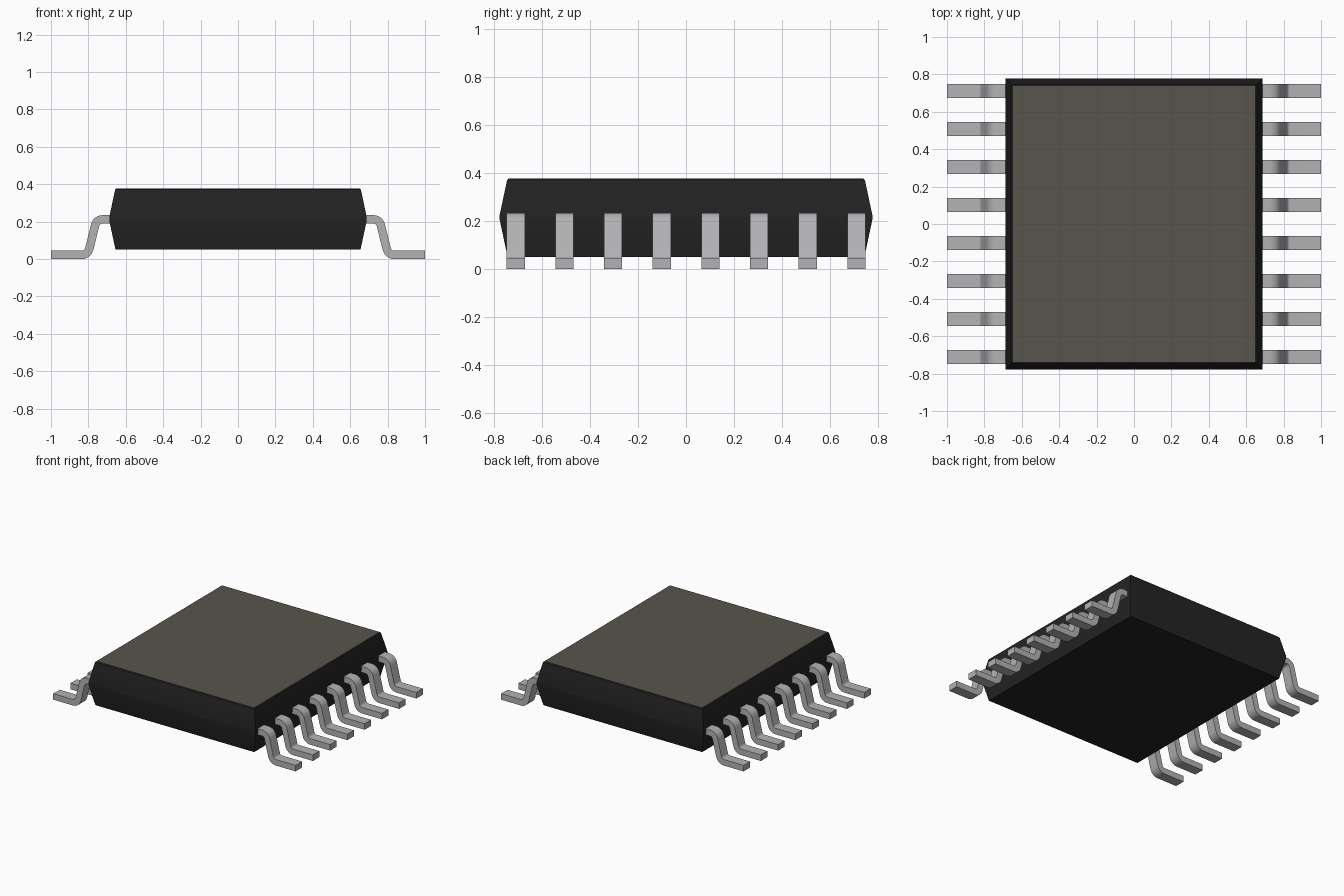
import bpy, bmesh, math
from mathutils import Vector

if "Cube" in bpy.data.objects:
    bpy.data.objects.remove(bpy.data.objects["Cube"])


def material(name, rgb):
    m = bpy.data.materials.new(name)
    m.diffuse_color = (*rgb, 1)
    m.use_nodes = True
    m.node_tree.nodes["Principled BSDF"].inputs["Base Color"].default_value = m.diffuse_color
    return m


black = material("black plastic", (0.017, 0.017, 0.017))
taupe = material("grey brown top", (0.098, 0.090, 0.075))
metal = material("lead metal", (0.45, 0.45, 0.47))


def loft(name, rings, mats):
    """Skin a stack of four-cornered rings and close both ends."""
    bm = bmesh.new()
    loops = [[bm.verts.new(p) for p in ring] for ring in rings]
    for a, b in zip(loops, loops[1:]):
        for i in range(4):
            j = (i + 1) % 4
            bm.faces.new((a[i], a[j], b[j], b[i]))
    bm.faces.new(loops[0][::-1])
    bm.faces.new(loops[-1])
    bmesh.ops.recalc_face_normals(bm, faces=bm.faces)
    mesh = bpy.data.meshes.new(name)
    bm.to_mesh(mesh)
    bm.free()
    for m in mats:
        mesh.materials.append(m)
    obj = bpy.data.objects.new(name, mesh)
    bpy.context.collection.objects.link(obj)
    bpy.ops.object.select_all(action='DESELECT')
    obj.select_set(True)
    bpy.context.view_layer.objects.active = obj
    bpy.ops.object.shade_smooth_by_angle(angle=math.radians(30))
    return obj


# package body: (z, half width x, half depth y)
levels = [(0.05, 0.655, 0.745), (0.205, 0.688, 0.778), (0.226, 0.688, 0.778),
          (0.371, 0.657, 0.747), (0.377, 0.650, 0.740)]
body = loft("package_body",
            [[(-x, -y, z), (x, -y, z), (x, y, z), (-x, y, z)] for z, x, y in levels],
            [black, taupe])
for f in body.data.polygons:  # top face has its own colour
    if f.normal.z > 0.99:
        f.material_index = 1


def fillet(a, b, c, r, n=6):
    """Points and directions of an arc rounding the corner b."""
    d1, d2 = (b - a).normalized(), (c - b).normalized()
    turn = d1.angle_signed(d2)  # clockwise positive
    t = r * math.tan(abs(turn) / 2)
    side = Vector((d1.y, -d1.x)) * (1 if turn > 0 else -1)
    centre = b - d1 * t + side * r
    out = []
    for i in range(n + 1):
        ang = -turn * i / n
        ca, sa = math.cos(ang), math.sin(ang)
        rot = lambda v: Vector((v.x * ca - v.y * sa, v.x * sa + v.y * ca))
        out.append((centre + rot(-side * r), rot(d1)))
    return out


# gull-wing lead: centre line in x, z
half_t, half_w, pitch, first = 0.0225, 0.038, 0.2032, -0.711
p = [Vector(q) for q in ((0.665, 0.2125), (0.756, 0.2125), (0.803, 0.0225), (1.0, 0.0225))]
along = Vector((1, 0))
path = [(p[0], along)] + fillet(p[0], p[1], p[2], 0.042) \
    + fillet(p[1], p[2], p[3], 0.042) + [(p[3], along)]
rings = []
for c, d in path:
    n = Vector((-d.y, d.x)) * half_t
    u, v = c + n, c - n
    y0, y1 = first - half_w, first + half_w
    rings.append([(u.x, y0, u.y), (u.x, y1, u.y), (v.x, y1, v.y), (v.x, y0, v.y)])
leads = loft("leads", rings, [metal])

# eight leads per side, mirrored to the left
row = leads.modifiers.new("row", 'ARRAY')
row.count = 8
row.use_relative_offset = False
row.use_constant_offset = True
row.constant_offset_displace = (0, pitch, 0)
leads.modifiers.new("other side", 'MIRROR').use_axis = (True, False, False)
